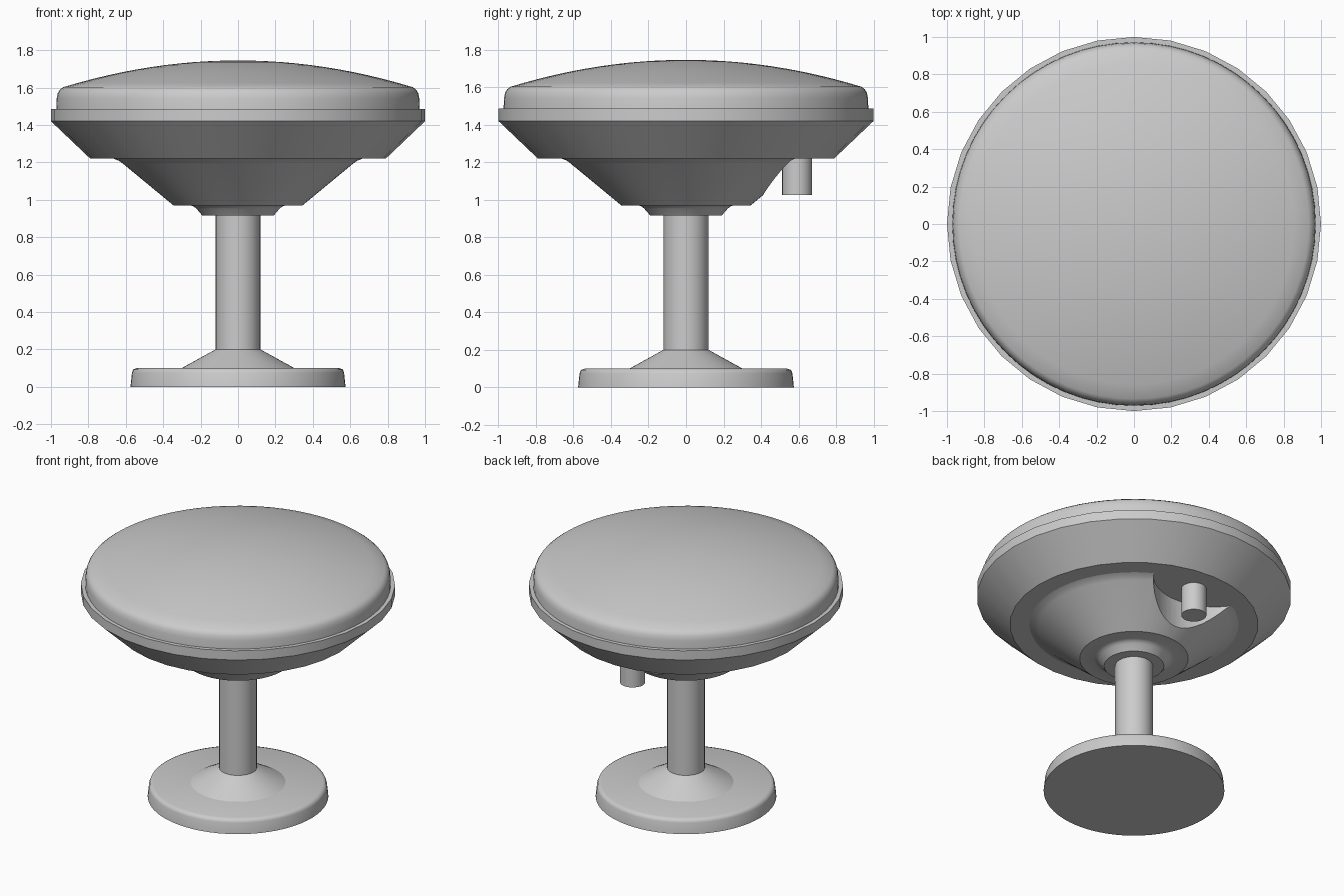
import bpy
import bmesh
import math

cube = bpy.data.objects.get("Cube")
if cube:
    bpy.data.objects.remove(cube, do_unlink=True)

grey = bpy.data.materials.new("light_grey")
grey.use_nodes = True
colour = (0.6, 0.6, 0.6, 1)
grey.diffuse_color = colour
grey.node_tree.nodes["Principled BSDF"].inputs["Base Color"].default_value = colour


def lathe(name, profile, sides=32, y=0):
    """Turn (radius, height) points, bottom to top, into a closed solid."""
    bm = bmesh.new()
    rings = []
    for r, z in profile:
        rings.append([bm.verts.new((r * math.cos(2 * math.pi * i / sides),
                                    y + r * math.sin(2 * math.pi * i / sides), z))
                      for i in range(sides)])
    for low, high in zip(rings, rings[1:]):
        for i in range(sides):
            j = (i + 1) % sides
            bm.faces.new((low[i], low[j], high[j], high[i]))
    bm.faces.new(rings[0][::-1])
    bm.faces.new(rings[-1])
    mesh = bpy.data.meshes.new(name)
    bm.to_mesh(mesh)
    bm.free()
    mesh.materials.append(grey)
    obj = bpy.data.objects.new(name, mesh)
    bpy.context.collection.objects.link(obj)
    return obj


def activate(obj):
    bpy.ops.object.select_all(action='DESELECT')
    obj.select_set(True)
    bpy.context.view_layer.objects.active = obj


def smooth(obj, degrees=28):
    activate(obj)
    bpy.ops.object.shade_smooth_by_angle(angle=math.radians(degrees))


# Foot with rounded edge, its cone and the pole
smooth(lathe("base_plate", [(0.575, 0), (0.567, 0.075), (0.56, 0.093), (0.54, 0.1)], 64), 50)
smooth(lathe("base_cone", [(0.305, 0.098), (0.12, 0.2)], 48))
smooth(lathe("pole", [(0.12, 0.15), (0.12, 0.93)], 32))

# Wide rim, tapering underneath
smooth(lathe("rim", [(0.79, 1.22), (1.0, 1.42), (1.0, 1.485)]))

# Domed cover: rounded shoulder, then a shallow cap
dome = [(0.972, 1.47), (0.97, 1.54), (0.964, 1.57), (0.953, 1.588), (0.935, 1.602)]
steps = 12
for k in range(1, steps):
    r = 0.935 * (1 - k / steps)
    dome.append((r, 1.745 - 0.164 * r * r))
dome.append((0.01, 1.745))
smooth(lathe("dome_cover", dome, 64))

# Lower bowl with a scooped recess at the back
bowl = lathe("lower_bowl", [(0.19, 0.915), (0.222, 0.952), (0.236, 0.964), (0.255, 0.97),
                            (0.345, 0.97), (0.615, 1.193), (0.635, 1.208), (0.665, 1.22),
                            (0.665, 1.25)], 64)
cutter = lathe("recess_cutter", [(0.39, 0.85), (0.39, 1.3)], 64, y=0.8)
cutter.hide_render = True
cut = bowl.modifiers.new("recess", 'BOOLEAN')
cut.operation = 'DIFFERENCE'
cut.solver = 'EXACT'
cut.object = cutter
activate(bowl)
bpy.ops.object.modifier_apply(modifier="recess")
bpy.data.objects.remove(cutter, do_unlink=True)
smooth(bowl, 32)

# Connector pin inside the recess
smooth(lathe("connector_pin", [(0.08, 1.025), (0.08, 1.24)], 24, y=0.592))
